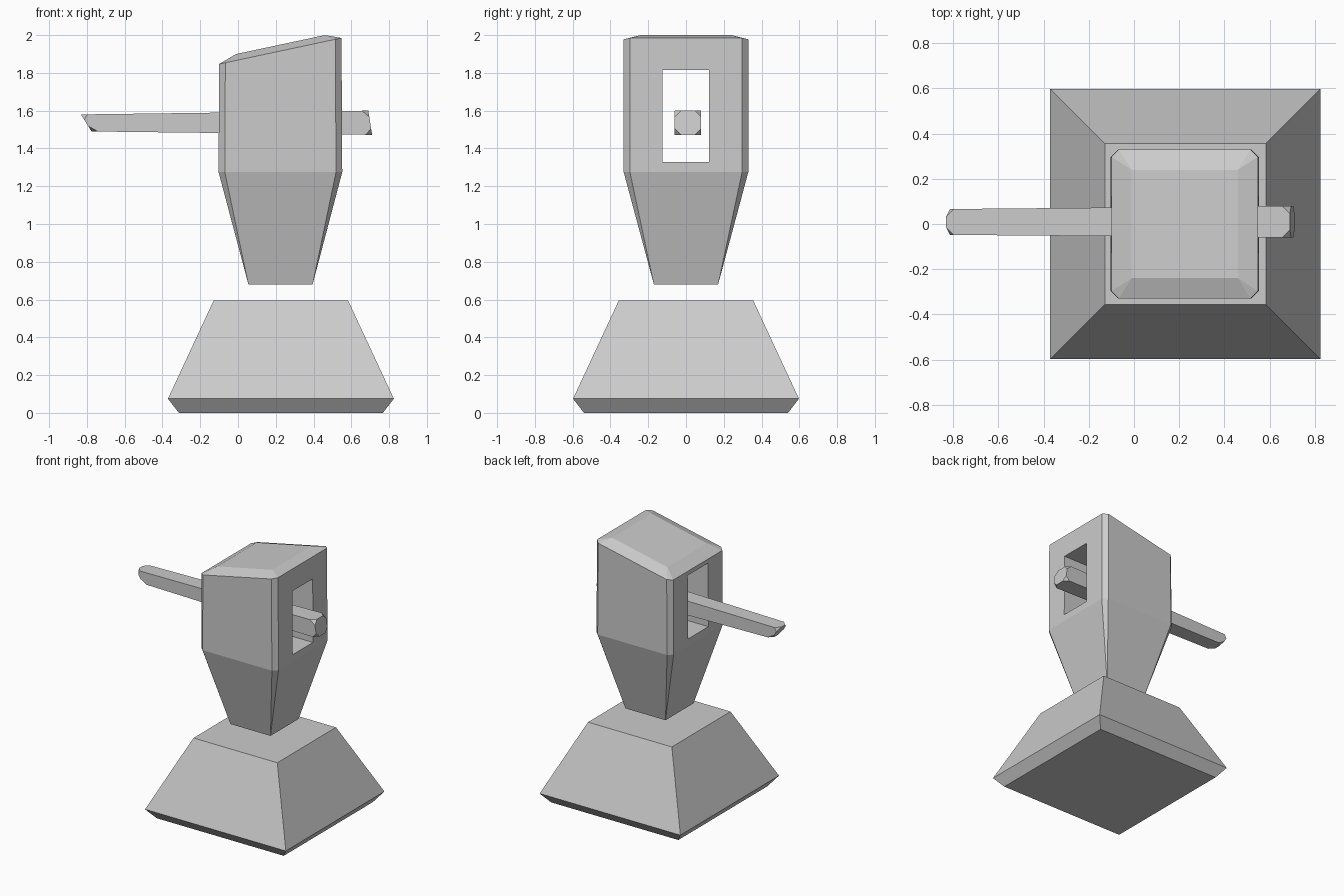
import bpy, bmesh

if "Cube" in bpy.data.objects:
    bpy.data.objects.remove(bpy.data.objects["Cube"])


def ring(x0, x1, y0, y1, z, c=0.0):
    """Rectangle with corner chamfer c; z is a height or a function of x."""
    pts = [(x0 + c, y0), (x1 - c, y0), (x1, y0 + c), (x1, y1 - c),
           (x1 - c, y1), (x0 + c, y1), (x0, y1 - c), (x0, y0 + c)]
    return [(x, y, z(x) if callable(z) else z) for x, y in pts]


def loft(name, rings, corner_cut=0.0):
    """Skin a stack of rings, cap both ends, optionally cut the corners."""
    bm = bmesh.new()
    loops = [[bm.verts.new(p) for p in r] for r in rings]
    for a, b in zip(loops, loops[1:]):
        n = len(a)
        for i in range(n):
            j = (i + 1) % n
            bm.faces.new((a[i], a[j], b[j], b[i]))
    bm.faces.new(loops[0][::-1])
    bm.faces.new(loops[-1])
    bmesh.ops.remove_doubles(bm, verts=bm.verts, dist=0.0005)
    if corner_cut:
        bmesh.ops.bevel(bm, geom=bm.verts[:], offset=corner_cut, segments=1,
                        profile=0.5, affect='VERTICES')
    bmesh.ops.recalc_face_normals(bm, faces=bm.faces)
    mesh = bpy.data.meshes.new(name)
    bm.to_mesh(mesh)
    bm.free()
    obj = bpy.data.objects.new(name, mesh)
    bpy.context.collection.objects.link(obj)
    return obj


CX = 0.227

# Pyramid base with undercut rim
loft("base", [ring(CX - h, CX + h, -h, h, z)
              for h, z in ((0.54, 0), (0.598, 0.075), (0.356, 0.595))])

# Floating head: tapered neck, chamfered block, sloping cap
head = loft("head", [
    ring(0.055, 0.395, -0.17, 0.17, 0.68),
    ring(-0.103, 0.552, -0.33, 0.33, 1.275, 0.033),
    ring(-0.10, 0.548, -0.33, 0.33, lambda x: 1.868 + 0.213 * x, 0.033),
    ring(-0.01, 0.46, -0.24, 0.24, lambda x: 1.902 + 0.213 * x)])

# Window cut right through the head
cutter = loft("window_cutter", [ring(-0.4, 0.9, -0.125, 0.122, z)
                                for z in (1.328, 1.815)])
cutter.hide_render = True
cutter.hide_set(True)
cut = head.modifiers.new("window", 'BOOLEAN')
cut.operation = 'DIFFERENCE'
cut.solver = 'EXACT'
cut.object = cutter


# Rod through the window, slanted ends with clipped corners
def rod_end(x_low, x_high, y0, y1, z0, z1):
    return [(x_low, y0, z0), (x_low, y1, z0), (x_high, y1, z1), (x_high, y0, z1)]


loft("rod", [rod_end(-0.775, -0.832, -0.048, 0.066, 1.49, 1.58),
             rod_end(0.71, 0.69, -0.06, 0.08, 1.472, 1.60)], corner_cut=0.034)
